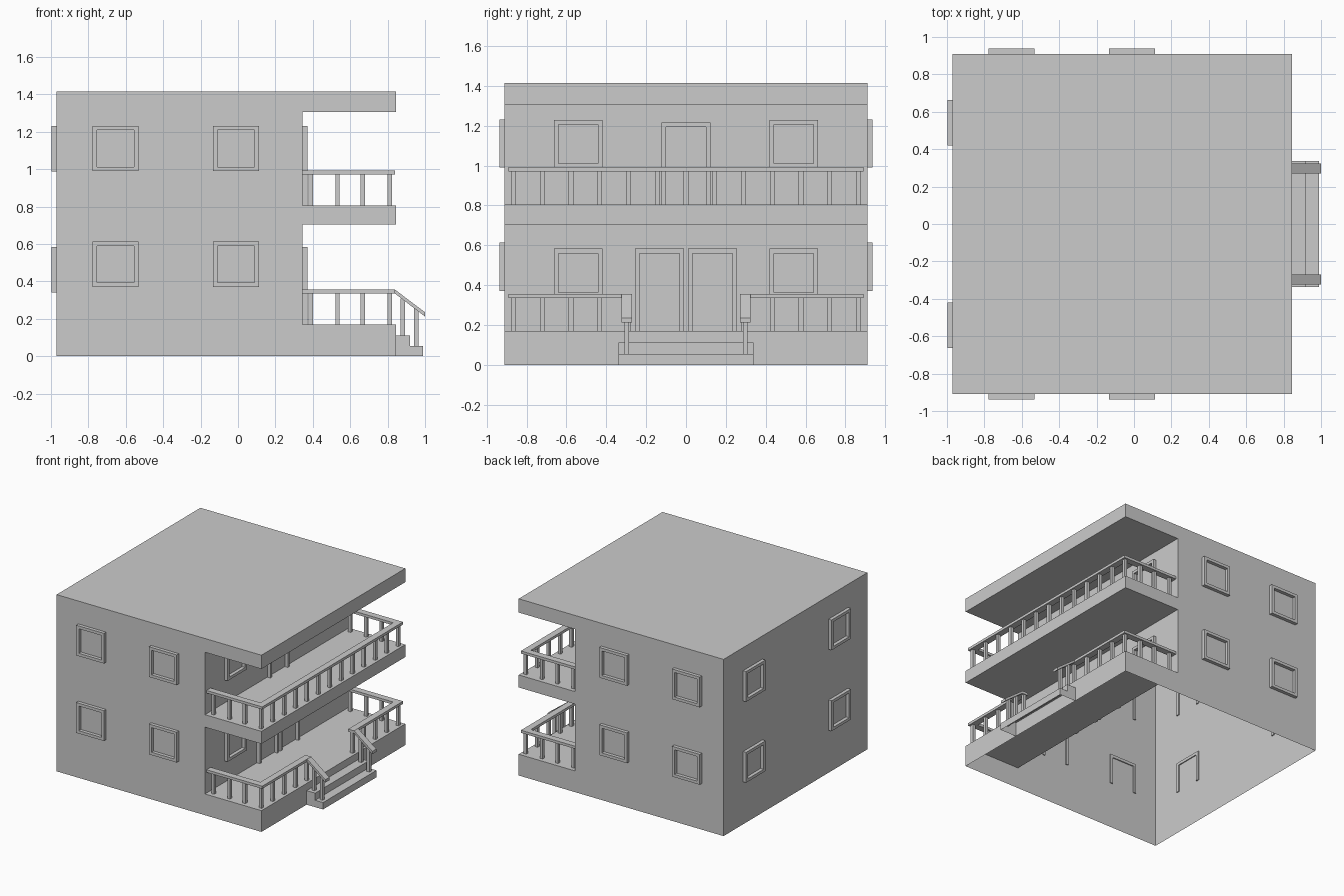
import bpy, bmesh
from mathutils import Vector

if "Cube" in bpy.data.objects:
    bpy.data.objects.remove(bpy.data.objects["Cube"])


def finish(name, bm):
    bmesh.ops.recalc_face_normals(bm, faces=bm.faces)
    mesh = bpy.data.meshes.new(name)
    bm.to_mesh(mesh)
    bm.free()
    obj = bpy.data.objects.new(name, mesh)
    bpy.context.collection.objects.link(obj)
    return obj


def box(bm, x0, x1, y0, y1, z0, z1):
    res = bmesh.ops.create_cube(bm, size=1)
    for v in res["verts"]:
        v.co = Vector(((x0 + x1) / 2 + v.co.x * abs(x1 - x0),
                       (y0 + y1) / 2 + v.co.y * abs(y1 - y0),
                       (z0 + z1) / 2 + v.co.z * abs(z1 - z0)))


def extrude_profile(bm, pts, y0, y1):
    face = bm.faces.new([bm.verts.new((x, y0, z)) for x, z in pts])
    res = bmesh.ops.extrude_face_region(bm, geom=[face])
    verts = [g for g in res["geom"] if isinstance(g, bmesh.types.BMVert)]
    bmesh.ops.translate(bm, verts=verts, vec=(0, y1 - y0, 0))
    bmesh.ops.recalc_face_normals(bm, faces=bm.faces)


def open_bottom(bm):
    low = [f for f in bm.faces if all(v.co.z < 1e-4 for v in f.verts)]
    bmesh.ops.delete(bm, geom=low, context="FACES")


BACK, WALL, EDGE, HALF = -0.97, 0.345, 0.845, 0.91
FLOORS = (0.17, 0.805)

# Hollow building shell with porch, balcony and roof overhang
bm = bmesh.new()
extrude_profile(bm, [(BACK, 0), (EDGE, 0), (EDGE, 0.17), (WALL, 0.17),
                     (WALL, 0.705), (EDGE, 0.705), (EDGE, 0.805), (WALL, 0.805),
                     (WALL, 1.305), (EDGE, 1.305), (EDGE, 1.415), (BACK, 1.415)],
                -HALF, HALF)
open_bottom(bm)
finish("building_shell", bm)

# Entrance steps
bm = bmesh.new()
extrude_profile(bm, [(EDGE, 0), (0.99, 0), (0.99, 0.055), (0.92, 0.055),
                     (0.92, 0.112), (EDGE, 0.112)], -0.338, 0.338)
open_bottom(bm)
finish("entrance_steps", bm)


# Frame around an opening; axis is the wall normal, sill adds the bottom bar
def frame(name, axis, wall, side, c, z0, z1, sill=True):
    bm = bmesh.new()
    w, t = 0.1225, 0.023
    inner, outer = wall - side * 0.008, wall + side * 0.027

    def bar(a0, a1, b0, b1, d):
        lo, hi = sorted((d, outer))
        if axis == "x":
            box(bm, lo, hi, a0, a1, b0, b1)
        else:
            box(bm, a0, a1, lo, hi, b0, b1)

    bar(c - w, c - w + t, z0, z1, inner)
    bar(c + w - t, c + w, z0, z1, inner)
    bar(c - w + t, c + w - t, z1 - t, z1, inner)
    if sill:
        bar(c - w + t, c + w - t, z0, z0 + t, wall)
    finish(name, bm)


# Windows
for side in (-1, 1):
    for cx in (-0.655, -0.01):
        for z0, z1 in ((0.37, 0.613), (0.99, 1.232)):
            frame("side_window_frame", "y", side * HALF, side, cx, z0, z1)
    for z0, z1 in ((0.34, 0.583), (0.988, 1.23)):
        frame("rear_window_frame", "x", BACK, -1, side * 0.541, z0, z1)
        frame("entrance_window_frame", "x", WALL, 1, side * 0.541, z0, z1)

# Doors
for cy in (-0.133, 0.133):
    frame("lower_door_frame", "x", WALL, 1, cy, 0.17, 0.583, sill=False)
frame("balcony_door_frame", "x", WALL, 1, 0, 0.805, 1.217, sill=False)

# Railings on the porch and the balcony
RX, RY, RW, BW = 0.8125, 0.865, 0.026, 0.012
STEP = 2 * RY / 12


def baluster(bm, x, y, z0, z1):
    box(bm, x - BW, x + BW, y - BW, y + BW, z0, z1)


for name, z in zip(("porch", "balcony"), FLOORS):
    rail = bmesh.new()
    posts = bmesh.new()
    r0, r1 = z + 0.166, z + 0.187
    for s in (-1, 1):
        box(rail, WALL, RX - RW, s * RY - RW, s * RY + RW, r0, r1)
        for x in (0.39, 0.532, 0.668):
            baluster(posts, x, s * RY, z, r0)
    if name == "porch":
        for s in (-1, 1):
            y0, y1 = sorted((s * 0.271, s * (RY + RW)))
            box(rail, RX - RW, RX + RW, y0, y1, r0, r1)
    else:
        box(rail, RX - RW, RX + RW, -RY - RW, RY + RW, r0, r1)
    for i in range(13):
        if name == "balcony" or i < 5 or i > 7:
            baluster(posts, RX, -RY + i * STEP, z, r0)
    finish(name + "_rail", rail)
    finish(name + "_balusters", posts)

# Sloping stair handrails
for s in (-1, 1):
    bm = bmesh.new()
    y = s * 0.297
    extrude_profile(bm, [(0.838, 0.336), (1.0, 0.212), (1.0, 0.235), (0.838, 0.357)],
                    y - RW, y + RW)
    finish("stair_handrail", bm)
    bm = bmesh.new()
    baluster(bm, 0.882, y, 0.112, 0.31)
    baluster(bm, 0.953, y, 0.055, 0.256)
    finish("stair_balusters", bm)
